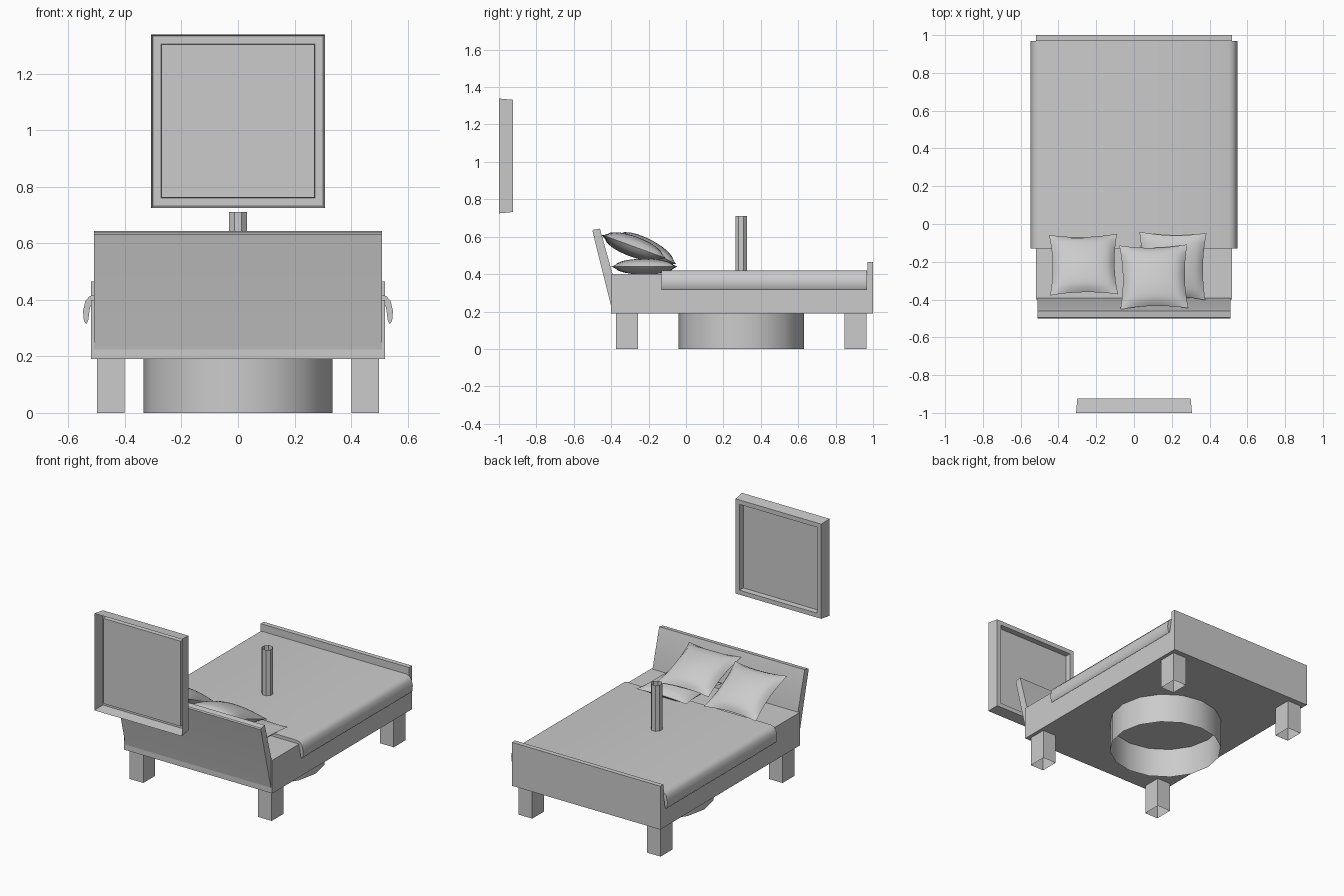
import bpy, bmesh, math
from mathutils import Matrix

if "Cube" in bpy.data.objects:
    bpy.data.objects.remove(bpy.data.objects["Cube"])


def finish(name, bm, smooth=None, fix=True):
    if fix:
        bmesh.ops.recalc_face_normals(bm, faces=bm.faces)
    me = bpy.data.meshes.new(name)
    bm.to_mesh(me)
    bm.free()
    ob = bpy.data.objects.new(name, me)
    bpy.context.collection.objects.link(ob)
    if smooth:
        bpy.ops.object.select_all(action='DESELECT')
        ob.select_set(True)
        bpy.context.view_layer.objects.active = ob
        bpy.ops.object.shade_smooth_by_angle(angle=math.radians(smooth))
    return ob


def prism(name, pts, axis, lo, hi, smooth=None):
    """Extrude a closed profile along x (profile is y,z) or y (profile is x,z)."""
    bm = bmesh.new()
    put = (lambda p, t: (t, p[0], p[1])) if axis == 'x' else (lambda p, t: (p[0], t, p[1]))
    a = [bm.verts.new(put(p, lo)) for p in pts]
    b = [bm.verts.new(put(p, hi)) for p in pts]
    n = len(pts)
    for i in range(n):
        bm.faces.new((a[i], a[(i + 1) % n], b[(i + 1) % n], b[i]))
    bm.faces.new(a)
    bm.faces.new(b)
    return finish(name, bm, smooth)


def rect(a0, a1, b0, b1):
    return [(a0, b0), (a1, b0), (a1, b1), (a0, b1)]


def tube(name, x, y, r, z0, z1, sides, smooth, turn=0):
    """Open-ended single-wall tube."""
    bm = bmesh.new()
    bmesh.ops.create_cone(bm, cap_ends=False, segments=sides, radius1=r, radius2=r, depth=z1 - z0,
                          matrix=Matrix.Translation((x, y, (z0 + z1) / 2)) @ Matrix.Rotation(turn, 4, 'Z'))
    return finish(name, bm, smooth)


def pillow(name, loc, tilt, turn, size=0.18, puff=0.055):
    """Two bulged grids joined at a pinched seam."""
    bm = bmesh.new()
    for side in (1, -1):
        made = bmesh.ops.create_grid(bm, x_segments=14, y_segments=14, size=1)
        for v in made['verts']:
            u, w = v.co.x, v.co.y
            bulge = max(0, (1 - u * u) * (1 - w * w)) ** 0.55
            v.co = (size * u * (1 - 0.09 * (1 - w * w) * u * u),
                    size * w * (1 - 0.09 * (1 - u * u) * w * w),
                    side * puff * bulge)
    bmesh.ops.remove_doubles(bm, verts=bm.verts, dist=0.0005)
    bm.transform(Matrix.Translation(loc) @ Matrix.Rotation(math.radians(turn), 4, 'Z')
                 @ Matrix.Rotation(math.radians(tilt), 4, 'X'))
    return finish(name, bm, 70)


# Bed frame
prism("bed_base", rect(-0.40, 0.97, 0.19, 0.40), 'x', -0.52, 0.52)
prism("footboard", rect(0.97, 1.0, 0.19, 0.465), 'x', -0.52, 0.52)
prism("headboard", [(-0.395, 0.195), (-0.402, 0.235), (-0.50, 0.63), (-0.495, 0.637),
                    (-0.46, 0.643), (-0.39, 0.39)], 'x', -0.51, 0.51, 30)

# Blanket with draped hems
half = [(0.50, 0.42), (0.525, 0.413), (0.54, 0.395), (0.548, 0.36), (0.545, 0.325),
        (0.537, 0.314), (0.53, 0.325), (0.524, 0.37), (0.515, 0.395)]
prism("blanket", half + [(-x, z) for x, z in reversed(half)], 'y', -0.13, 0.968, 40)

# Square legs
for sx, tag in ((-1, "left"), (1, "right")):
    for y, end in ((-0.315, "head"), (0.907, "foot")):
        tube(f"{end}_leg_{tag}", sx * 0.45, y, 0.048 * math.sqrt(2), 0, 0.19, 4, None, math.pi / 4)
for ob in bpy.data.objects:
    if "_leg_" in ob.name:
        cy = -0.315 if ob.name.startswith("head") else 0.907
        for v in ob.data.vertices:
            v.co.y = cy + (v.co.y - cy) * 1.22

# Round drum under the bed and the post above it
tube("under_drum", 0, 0.295, 0.335, 0, 0.195, 16, 40)
tube("post", 0, 0.295, 0.034, 0.40, 0.71, 8, None, math.pi / 8)

# Pillows
pillow("pillow_left", (-0.267, -0.215, 0.535), -27, 1)
pillow("pillow_right_lower", (0.203, -0.222, 0.44), 0, -1, 0.178, 0.042)
pillow("pillow_right_upper", (0.105, -0.28, 0.547), -20, 1)

# Hanging picture: hollow back, tapered outer wall, recessed panel
bm = bmesh.new()
loops = []
for h, y in ((0.307, -1.0), (0.300, -0.925), (0.272, -0.925), (0.270, -0.96)):
    loops.append([bm.verts.new((sx * h, y, 1.032 + sz * h))
                  for sx, sz in ((-1, -1), (1, -1), (1, 1), (-1, 1))])
for a, b in zip(loops, loops[1:]):
    for i in range(4):
        j = (i + 1) % 4
        bm.faces.new((a[i], a[j], b[j], b[i]))
bm.faces.new(loops[-1])
finish("wall_picture", bm)
